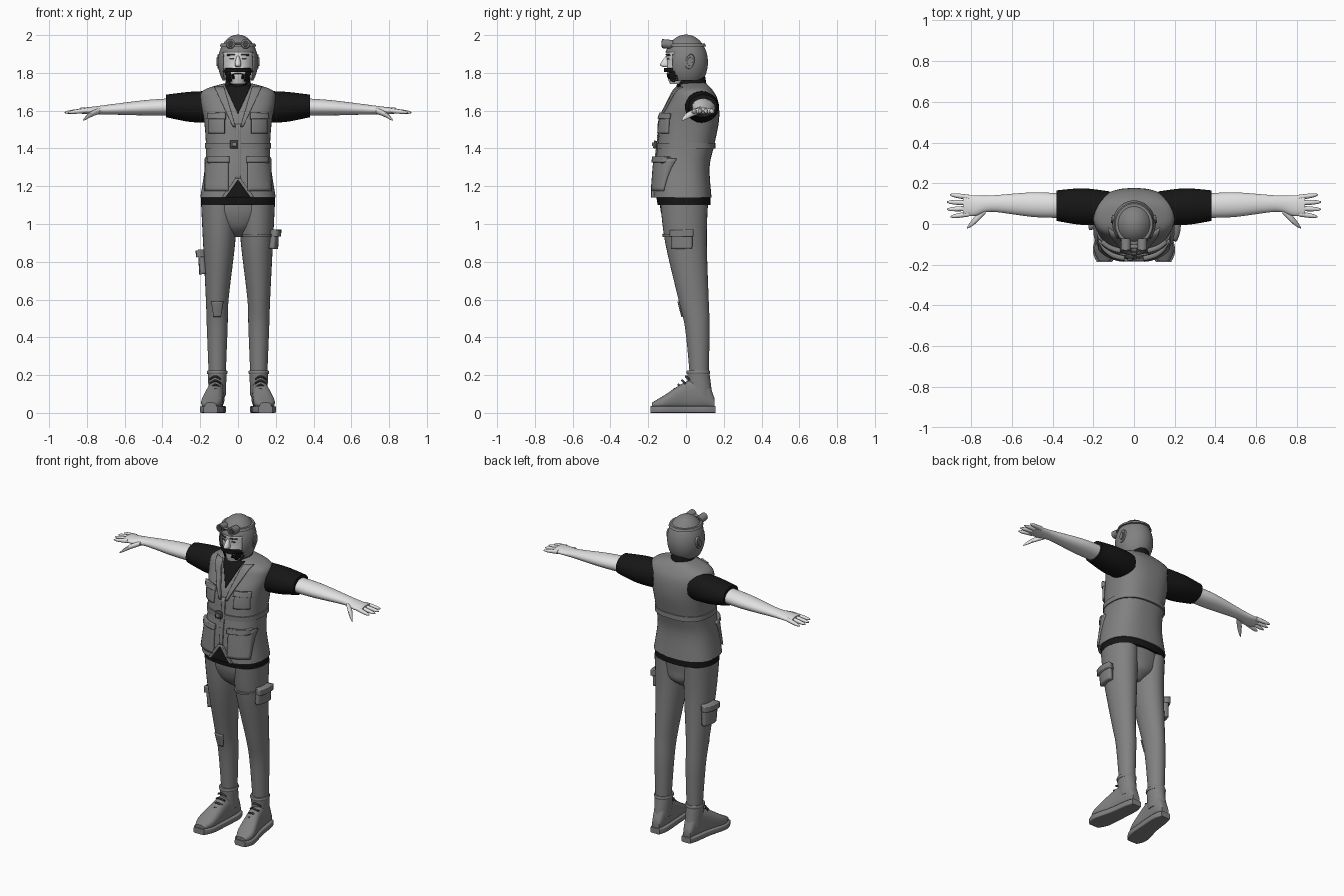
import bpy, bmesh, math
from mathutils import Vector
from mathutils.bvhtree import BVHTree

if "Cube" in bpy.data.objects:
    bpy.data.objects.remove(bpy.data.objects["Cube"])


def material(name, value):
    mat = bpy.data.materials.new(name)
    mat.use_nodes = True
    colour = (value, value, value, 1)
    mat.diffuse_color = colour
    mat.node_tree.nodes["Principled BSDF"].inputs["Base Color"].default_value = colour
    return mat


CLOTH = material("grey cloth", .22)
SKIN = material("pale skin", .75)
BLACK = material("black knit", .008)
DARK = material("dark trim", .06)


def finish(name, bm, mat, mirror, thick):
    bmesh.ops.recalc_face_normals(bm, faces=bm.faces[:])
    mesh = bpy.data.meshes.new(name)
    bm.to_mesh(mesh)
    bm.free()
    mesh.materials.append(mat)
    obj = bpy.data.objects.new(name, mesh)
    bpy.context.collection.objects.link(obj)
    if thick:
        shell = obj.modifiers.new("Thickness", 'SOLIDIFY')
        shell.thickness, shell.offset = thick, 0
    if mirror:
        obj.modifiers.new("Mirror", 'MIRROR').use_mirror_merge = False
    bpy.ops.object.select_all(action='DESELECT')
    bpy.context.view_layer.objects.active = obj
    obj.select_set(True)
    bpy.ops.object.shade_smooth_by_angle(angle=math.radians(40))
    return obj


def smooth_rings(rings, steps):
    # Catmull-Rom interpolation between the given rings
    result = []
    last = len(rings) - 1
    for i in range(last):
        before, start, end, after = (rings[min(max(i + k, 0), last)] for k in (-1, 0, 1, 2))
        for step in range(steps):
            t = step / steps
            result.append([q + t / 2 * (r - p + t * (2 * p - 5 * q + 4 * r - s + t * (3 * (q - r) + s - p)))
                           for p, q, r, s in zip(before, start, end, after)])
    return result + [rings[last]]


def rounded_tip(t):
    return max(.1, 1 - t ** 6) ** .5


def skull_dome(t):
    return max(.001, 1 - ((t - .4) / .6) ** 2) ** .5


def loft(name, mat, rings, axis='z', power=2, mirror=False, seg=32, steps=5, swell=None, keep=None, thick=0):
    # Ring: position along the axis, centre on the other two axes, radii on them
    bm = bmesh.new()
    loops = []
    first, last = rings[0][0], rings[-1][0]
    for pos, mid_a, mid_b, rad_a, rad_b in smooth_rings(rings, steps):
        scale = swell((pos - first) / (last - first)) if swell else 1
        loop = []
        for k in range(seg):
            c, s = math.cos(math.tau * k / seg), math.sin(math.tau * k / seg)
            a = mid_a + scale * rad_a * math.copysign(abs(c) ** (2 / power), c)
            b = mid_b + scale * rad_b * math.copysign(abs(s) ** (2 / power), s)
            loop.append(bm.verts.new({'x': (pos, a, b), 'y': (a, pos, b), 'z': (a, b, pos)}[axis]))
        loops.append(loop)
    for low, high in zip(loops, loops[1:]):
        for k in range(seg):
            bm.faces.new((low[k - 1], low[k], high[k], high[k - 1]))
    bm.faces.new(loops[-1])
    if keep:
        unwanted = [face for face in bm.faces if not keep(face.calc_center_median())]
        bmesh.ops.delete(bm, geom=unwanted, context='FACES')
    else:
        bm.faces.new(loops[0])
    return finish(name, bm, mat, mirror, thick)


def patch(name, target, mat, centre, size, top=1, bottom=1, slant=0, thick=.01, mirror=False, side=0, cells=10):
    # Plate laid on a target, from the front or from one side (+1 left, -1 right)
    source = bmesh.new()
    source.from_mesh(target.data)
    tree = BVHTree.FromBMesh(source)
    source.free()
    bm = bmesh.new()
    rows = []
    for i in range(cells + 1):
        v = i / cells - .5
        row = []
        for j in range(cells + 1):
            u = j / cells - .5
            across = centre[0] + slant * v + size[0] * u * (bottom + (top - bottom) * (v + .5))
            height = centre[1] + size[1] * v
            origin = Vector((1, across, height)) if side else Vector((across, -1, height))
            aim = Vector((-1, 0, 0)) if side else Vector((0, 1, 0))
            hit = tree.ray_cast(origin, aim)[0] or tree.find_nearest(origin + aim * .85)[0]
            point = hit - aim * thick / 3
            row.append(bm.verts.new((point.x * (side or 1), point.y, point.z)))
        rows.append(row)
    for low, high in zip(rows, rows[1:]):
        for j in range(cells):
            bm.faces.new((low[j], low[j + 1], high[j + 1], high[j]))
    bmesh.ops.remove_doubles(bm, verts=bm.verts[:], dist=.0004)
    return finish(name, bm, mat, mirror, thick)


# Vest, with the knitted shirt showing at neck and hem
vest = loft("vest", CLOTH, [(1.14, 0, -.02, .2, .155), (1.3, 0, -.02, .175, .145), (1.42, 0, 0, .17, .15),
                            (1.55, 0, .02, .18, .155), (1.65, 0, .04, .2, .13), (1.71, 0, .04, .18, .1),
                            (1.75, 0, .04, .05, .06)], power=2.5, seg=48)
loft("shirt_hem", BLACK, [(1.1, 0, -.01, .195, .14), (1.16, 0, -.015, .195, .145)], power=2.4)
loft("collar", BLACK, [(1.69, 0, .03, .085, .09), (1.73, 0, .03, .07, .08), (1.79, 0, .03, .06, .07)])
loft("belt", CLOTH, [(1.4, 0, 0, .176, .157), (1.43, 0, 0, .176, .157)], power=2.5, seg=48)
patch("buckle", vest, DARK, (-.02, 1.42), (.04, .04), thick=.026)
patch("buckle_plate", vest, CLOTH, (-.02, 1.42), (.025, .02), thick=.036)
patch("shirt_front", vest, BLACK, (0, 1.66), (.14, .15), bottom=.01, thick=.006)
patch("hem_notch", vest, BLACK, (0, 1.185), (.13, .09), top=.02, thick=.006)
patch("placket", vest, CLOTH, (0, 1.38), (.025, .3), thick=.008)
patch("lapel", vest, CLOTH, (.06, 1.62), (.05, .21), bottom=.3, slant=.08, thick=.014, mirror=True)
patch("hem_edge", vest, CLOTH, (.04, 1.19), (.02, .1), slant=-.07, thick=.016, mirror=True)
for part, height, width, depth, flap_height in (("chest", 1.53, .08, .1, 1.57), ("hip", 1.26, .12, .17, 1.34)):
    patch(part + "_pocket", vest, CLOTH, (.11, height), (width, depth), thick=.018, mirror=True)
    patch(part + "_flap", vest, CLOTH, (.11, flap_height), (width + .01, .03), thick=.028, mirror=True)

# Arms and hands
loft("sleeve", BLACK, [(.12, .08, 1.62, .08, .085), (.25, .085, 1.62, .09, .08), (.38, .09, 1.625, .075, .06)],
     axis='x', mirror=True)
loft("arm", SKIN, [(.36, .09, 1.62, .06, .045), (.5, .095, 1.615, .06, .04), (.7, .1, 1.605, .04, .025),
                   (.78, .09, 1.6, .05, .02), (.84, .09, 1.6, .05, .015)], axis='x', mirror=True)
for i, finger in enumerate(("index", "middle", "ring", "little")):
    reach = .9 + .02 * math.sin(i)
    spread = .09 + .036 * (i - 1.5)
    knuckle = .09 + .027 * (i - 1.5)
    loft(finger + "_finger", SKIN, [(.81, knuckle, 1.6, .013, .013), (reach, spread, 1.59, .011, .01)],
         axis='x', mirror=True, seg=12, swell=rounded_tip)
loft("thumb", SKIN, [(.73, .07, 1.6, .02, .015), (.78, .02, 1.58, .02, .015), (.82, -.02, 1.55, .01, .01)],
     axis='x', mirror=True, seg=12, swell=rounded_tip)

# Trousers with cargo pockets
loft("trouser_seat", CLOTH, [(.93, 0, 0, .03, .04), (.98, 0, 0, .11, .1), (1.05, 0, -.01, .18, .12),
                             (1.12, 0, -.01, .19, .13)])
leg = loft("trouser_leg", CLOTH, [(.2, .11, .07, .045, .05), (.45, .11, .06, .055, .065), (.6, .11, .04, .06, .08),
                                  (.9, .1, 0, .085, .11), (1.1, .1, -.01, .095, .125)], mirror=True)
for part, side, along, height, depth in (("left", 1, -.02, .92, .1), ("right", -1, .03, .8, .13)):
    patch(part + "_cargo_pocket", leg, CLOTH, (along, height), (.1, depth), side=side, thick=.035)
    patch(part + "_cargo_flap", leg, CLOTH, (along, height + depth / 3), (.11, .035), side=side, thick=.05)
patch("thigh_strap", leg, CLOTH, (.1, .94), (.15, .015))
patch("knee_patch", leg, CLOTH, (.11, .55), (.06, .08), bottom=.6).scale.x = -1

# Laced boots
foot = [(-.18, .145, .04, .03, .015), (-.12, .14, .055, .055, .035), (0, .12, .09, .045, .075),
        (.1, .11, .1, .04, .08), (.15, .11, .05, .025, .03)]
loft("boot_foot", CLOTH, foot, axis='y', power=2.5, mirror=True)
loft("boot_sole", CLOTH, [(y * 1.04, x, .018, width + .007, .018) for y, x, _, width, _ in foot],
     axis='y', power=8, mirror=True)
loft("boot_shaft", CLOTH, [(.09, .11, .075, .045, .065), (.22, .11, .065, .05, .058)], mirror=True)
loft("boot_cuff", CLOTH, [(.205, .11, .065, .052, .06), (.215, .11, .065, .055, .063), (.225, .11, .065, .052, .06)],
     mirror=True)
for i in range(5):
    y, z = .02 * i - .08, .105 + .022 * i
    loft("boot_lace_" + "abcde"[i], DARK, [(.09, y + .015, z - .015, .006, .006), (.12, y, z, .006, .006),
                                           (.15, y + .015, z - .015, .006, .006)], axis='x', mirror=True, seg=8)

# Head and face
head = loft("head", SKIN, [(1.74, 0, -.05, .035, .035), (1.79, 0, -.02, .065, .08), (1.85, 0, 0, .085, .1),
                           (1.93, 0, 0, .09, .1), (1.97, 0, 0, .04, .04)])
loft("nose", SKIN, [(1.83, 0, -.1, .01, .02), (1.845, 0, -.11, .017, .027), (1.89, 0, -.095, .007, .012)], seg=16)
patch("moustache", head, BLACK, (.03, 1.815), (.07, .02), slant=-.01, thick=.02, mirror=True)
patch("whisker", head, BLACK, (.05, 1.785), (.025, .06), slant=.01, mirror=True)
patch("mouth", head, DARK, (0, 1.795), (.04, .006), thick=.004)
patch("eye", head, DARK, (.033, 1.875), (.025, .008), top=.6, thick=.004, mirror=True)
patch("eyebrow", head, DARK, (.035, 1.895), (.04, .008), thick=.006, mirror=True)

# Flying helmet, open at the face, with ear cups
loft("helmet", CLOTH, [(1.76, 0, 0, .103, .113), (2, 0, 0, .103, .113)], seg=64, steps=32, swell=skull_dome,
     keep=lambda c: c.y > -.045 or c.z > 1.91 or abs(c.x) > .078, thick=.006)
for part, scale, reach in (("ear_cup", 1, .108), ("ear_cup_pad", .6, .114)):
    cup = loft(part, CLOTH, [(.08, 0, 0, .028 * scale, .045 * scale), (reach, 0, 0, .022 * scale, .038 * scale)],
               axis='x', mirror=True)
    cup.location = (0, .02, 1.86)
    cup.rotation_euler.x = math.radians(-14)

# Goggles pushed up on the forehead
loft("goggle_strap", CLOTH, [(1.94, 0, 0, .097, .107), (1.955, 0, 0, .091, .1)], seg=48)
loft("goggle_bridge", CLOTH, [(-.03, -.11, 1.955, .01, .006), (.03, -.11, 1.955, .01, .006)], axis='x')
for part, radius, front, mat in (("goggle_rim", .024, -.128, CLOTH), ("goggle_lens", .017, -.131, DARK)):
    loft(part, mat, [(front, .04, 1.955, radius, radius), (-.07, .04, 1.95, radius, radius)], axis='y', mirror=True)
